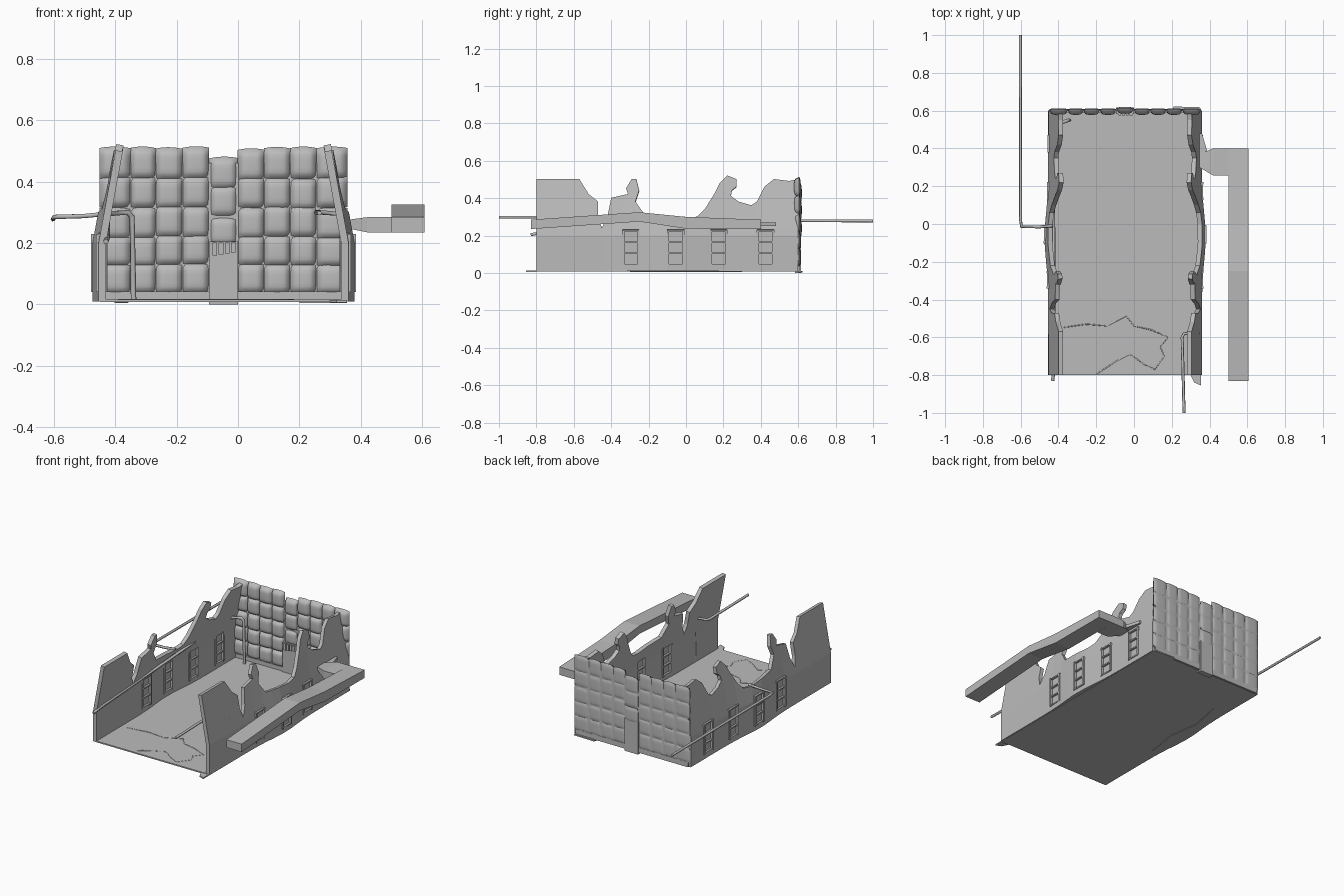
import bpy, bmesh, math, random
from mathutils import Vector

random.seed(4)
cube = bpy.data.objects.get("Cube")
if cube:
    bpy.data.objects.remove(cube, do_unlink=True)

grey = bpy.data.materials.new("plain_grey")
grey.use_nodes = True
GREY = (0.5, 0.5, 0.5, 1)
grey.diffuse_color = GREY
grey.node_tree.nodes["Principled BSDF"].inputs["Base Color"].default_value = GREY


def finish(name, bm, smooth=False):
    mesh = bpy.data.meshes.new(name)
    bm.to_mesh(mesh)
    bm.free()
    mesh.materials.append(grey)
    for p in mesh.polygons:
        p.use_smooth = smooth
    ob = bpy.data.objects.new(name, mesh)
    bpy.context.collection.objects.link(ob)
    return ob


def add_box(bm, x0, x1, y0, y1, z0, z1):
    verts = bmesh.ops.create_cube(bm, size=1)["verts"]
    for v in verts:
        v.co = Vector(((x0 + x1) / 2 + v.co.x * (x1 - x0),
                       (y0 + y1) / 2 + v.co.y * (y1 - y0),
                       (z0 + z1) / 2 + v.co.z * (z1 - z0)))
    return verts


def box(name, *dims):
    bm = bmesh.new()
    add_box(bm, *dims)
    return finish(name, bm)


def prism(name, points, push):
    """Extrude a flat outline along a vector."""
    bm = bmesh.new()
    face = bm.faces.new([bm.verts.new(p) for p in points])
    ext = bmesh.ops.extrude_face_region(bm, geom=[face], use_keep_orig=True)
    moved = [g for g in ext["geom"] if isinstance(g, bmesh.types.BMVert)]
    bmesh.ops.translate(bm, verts=moved, vec=push)
    bmesh.ops.recalc_face_normals(bm, faces=bm.faces)
    return finish(name, bm)


def tube(name, points, radius):
    curve = bpy.data.curves.new(name, "CURVE")
    curve.dimensions = "3D"
    curve.bevel_depth = radius
    curve.bevel_resolution = 1
    curve.use_fill_caps = True
    spline = curve.splines.new("POLY")
    spline.points.add(len(points) - 1)
    for sp, p in zip(spline.points, points):
        sp.co = (*p, 1)
    curve.materials.append(grey)
    ob = bpy.data.objects.new(name, curve)
    bpy.context.collection.objects.link(ob)


# Side walls: broken outline, leaning in at the top, bulging at mid length
OUTLINE = [(-.8, .01), (.6, .01), (.6, .5), (.55, .49), (.47, .5), (.42, .46),
           (.38, .38), (.35, .36), (.28, .38), (.24, .41), (.245, .44), (.27, .46),
           (.27, .5), (.22, .52), (.18, .48), (.15, .42), (.1, .34), (.06, .3),
           (0, .29), (-.12, .3), (-.22, .31), (-.27, .38), (-.25, .44), (-.265, .5),
           (-.29, .5), (-.32, .45), (-.31, .42), (-.4, .4), (-.42, .3), (-.45, .24),
           (-.47, .3), (-.47, .38), (-.52, .42), (-.57, .5), (-.8, .5)]
WINDOWS = [-.295, -.055, .175, .425]
HALF, SILL, HEAD = .045, .04, .23
MID = -.047


def wall_x(side, y, z):
    lean = .055 * max(0, z - .2) / .3
    bulge = .02 * math.exp(-((y + .07) / .17) ** 2)
    return MID + side * (.395 - lean + bulge)


def in_window(c):
    return SILL < c.z < HEAD and any(abs(c.y - w) < HALF for w in WINDOWS)


for side, label in ((-1, "right"), (1, "left")):
    bm = bmesh.new()
    bm.faces.new([bm.verts.new((0, y, z)) for y, z in OUTLINE])
    cuts = [((0, w + s * HALF, 0), (0, 1, 0)) for w in WINDOWS for s in (-1, 1)]
    cuts += [((0, y, 0), (0, 1, 0)) for y in (-.6, -.45, -.17, .06, .3)]
    cuts += [((0, 0, z), (0, 0, 1)) for z in (SILL, .2, HEAD, .3, .4)]
    for co, no in cuts:
        bmesh.ops.bisect_plane(bm, geom=bm.verts[:] + bm.edges[:] + bm.faces[:],
                               plane_co=co, plane_no=no)
    holes = [f for f in bm.faces if in_window(f.calc_center_median())]
    bmesh.ops.delete(bm, geom=holes, context="FACES")
    for v in bm.verts:
        v.co.x = wall_x(side, v.co.y, v.co.z)
    bmesh.ops.recalc_face_normals(bm, faces=bm.faces)
    wall = finish(label + "_wall", bm)
    mod = wall.modifiers.new("thickness", "SOLIDIFY")
    mod.thickness = .024
    mod.offset = 0

    # Window frames with cross bars and a thin pane
    frames, panes = bmesh.new(), bmesh.new()
    for w in WINDOWS:
        x = wall_x(side, w, .1)
        for s in (-1, 1):
            e = w + s * (HALF - .004)
            add_box(frames, x - .017, x + .017, e - .006, e + .006, SILL, HEAD)
        for z in (SILL + .005, .105, .165, HEAD - .005):
            add_box(frames, x - .015, x + .015, w - HALF, w + HALF, z - .004, z + .004)
        add_box(panes, x - .003, x + .003, w - HALF, w + HALF, SILL, HEAD)
    finish(label + "_window_frames", frames)
    finish(label + "_window_panes", panes)


# Padded back wall
def add_pad(bm, x0, x1, z0, z1, y, n=8):
    j = lambda: random.uniform(-.004, .004)
    cx, cz = (x0 + x1) / 2, (z0 + z1) / 2 + j()
    hx, hz = (x1 - x0) / 2 + .001, (z1 - z0) / 2 + .002
    tilt = j() * 4
    for facing, depth in ((-1, .027), (1, .007)):
        verts = bmesh.ops.create_grid(bm, x_segments=n, y_segments=n, size=1)["verts"]
        for v in verts:
            u, w = v.co.x, v.co.y
            puff = ((1 - u ** 4) * (1 - w ** 4)) ** .5
            sag = .005 * (1 - u * u) * w
            v.co = Vector((cx + hx * u, y + facing * depth * puff,
                           cz + hz * w + sag + tilt * u * hx))
        if facing > 0:
            faces = list({f for v in verts for f in v.link_faces})
            bmesh.ops.reverse_faces(bm, faces=faces)


bm = bmesh.new()
ROWS = [.04, .13, .22, .315, .41, .505]
for seams in ([-.45, -.35, -.268, -.181, -.095], [0, .085, .17, .255, .355]):
    for x0, x1 in zip(seams, seams[1:]):
        for z0, z1 in zip(ROWS, ROWS[1:]):
            add_pad(bm, x0, x1, z0, z1, .605)
for z0, z1 in ((.2, .285), (.285, .38), (.38, .475)):
    add_pad(bm, -.093, -.002, z0, z1, .612)
finish("back_pads", bm, smooth=True)
box("back_backing", -.44, .345, .6, .608, .01, .46)
box("back_base_trim", -.44, .345, .588, .61, .01, .042)
box("back_door", -.095, 0, .582, .616, 0, .205)
bm = bmesh.new()
for i in range(4):
    add_box(bm, -.083 + i * .02, -.068 + i * .02, .574, .584, .16 + .003 * i, .202)
finish("door_slats", bm)

# Floor, edge strips and cracks
box("floor", -.45, .355, -.8, .6, .008, .016)
prism("floor_front_scrap", [(.3, -.8, .006), (.355, -.8, .006), (.355, -.855, .006),
                            (.32, -.84, .006)], (0, 0, .008))
prism("floor_back_scrap", [(.2, .6, .004), (.355, .6, .004), (.35, .618, .004),
                           (.21, .622, .004)], (0, 0, .008))
tube("long_crack", [(-.39, -.55, .014), (-.25, -.53, .015), (-.14, -.54, .014),
                    (-.04, -.49, .015), (0, -.54, .014), (.09, -.56, .015),
                    (.18, -.6, .014), (.14, -.65, .014), (.16, -.7, .014),
                    (.11, -.77, .014), (.05, -.74, .014), (-.02, -.69, .014),
                    (-.1, -.73, .014), (-.2, -.795, .014)], .004)
tube("under_crack", [(-.4, -.3, .008), (-.37, -.1, .008), (-.4, .1, .008),
                     (-.36, .3, .008)], .004)

# Ventilation duct beside the left wall
prism("duct_run", [(.5, -.83, .235), (.5, -.25, .275), (.5, 0, .237), (.5, .4, .235),
                   (.5, .4, .285), (.5, 0, .3), (.5, -.25, .325), (.5, -.83, .285)],
      (.107, 0, 0))
box("duct_branch", .42, .5, .257, .4, .235, .284)
bm = bmesh.new()
for v in add_box(bm, .345, .42, .257, .4, .235, .284):
    if v.co.x < .4:
        v.co.z = .262 + (.012 if v.co.z > .26 else -.012)
        v.co.y = .3 if v.co.y < .33 else .37
finish("duct_neck", bm)
prism("duct_flange", [(.345, .32, .25), (.395, .36, .25), (.36, .48, .25),
                      (.345, .48, .25)], (0, 0, .02))

# Pipes
tube("outer_pipe", [(-.43, -.01, .295), (-.5, -.015, .288), (-.596, -.015, .285),
                    (-.6, .02, .282), (-.602, 1, .278)], .008)
tube("inner_pipe", [(-.43, -.83, .205), (-.425, -.75, .22), (-.425, .52, .295),
                    (-.36, .545, .3), (-.345, .55, .285), (-.34, .55, .015)], .009)
tube("front_pipe", [(.265, -1, .298), (.255, -.6, .3), (.265, -.58, .3),
                    (.33, -.58, .295), (.34, -.58, .28), (.343, -.58, .015)], .008)
